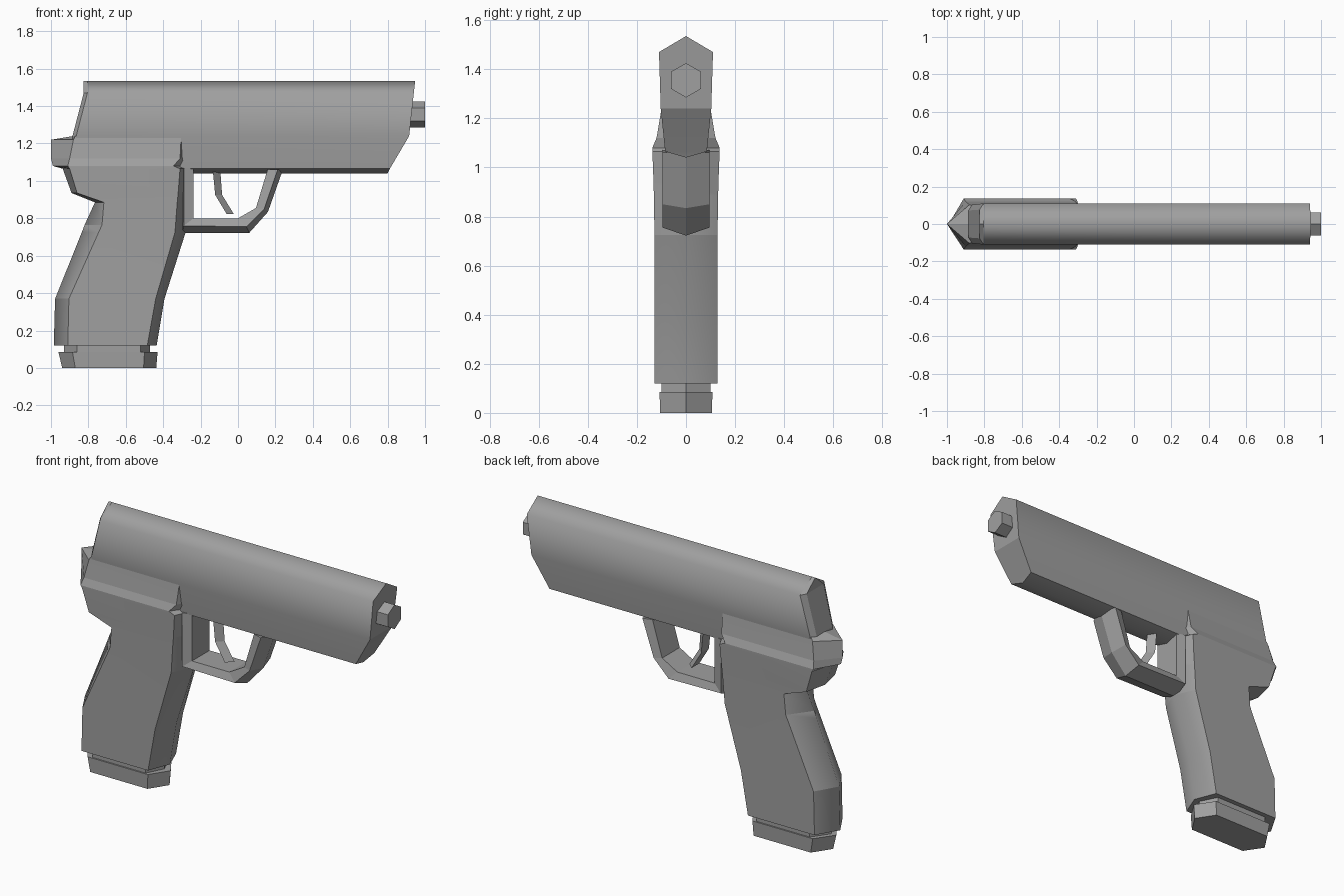
import bpy, bmesh, math

cube = bpy.data.objects.get("Cube")
if cube:
    bpy.data.objects.remove(cube, do_unlink=True)

metal = bpy.data.materials.new("gunmetal_grey")
metal.use_nodes = True
grey = (0.35, 0.35, 0.35, 1)
metal.diffuse_color = grey
metal.node_tree.nodes["Principled BSDF"].inputs["Base Color"].default_value = grey


def never(a, b):
    return False


def loft(name, rings, soft=never):
    """Skin mirrored rings that start on the centre plane; soft(a, b) picks smooth edges."""
    bm = bmesh.new()
    loops = [[bm.verts.new(p) for p in ring] for ring in rings]
    n = len(loops[0])
    for lower, upper in zip(loops, loops[1:]):
        for j in range(n):
            k = (j + 1) % n
            bm.faces.new((lower[j], lower[k], upper[k], upper[j]))
    for ring in (loops[0], loops[-1]):
        for j in range((n + 1) // 2):
            ids = list(dict.fromkeys((j, j + 1, (n - j - 1) % n, (n - j) % n)))
            if len(ids) > 2:
                bm.faces.new([ring[i] for i in ids])
    bmesh.ops.recalc_face_normals(bm, faces=bm.faces[:])
    for f in bm.faces:
        f.smooth = True
    for e in bm.edges:
        angle = e.calc_face_angle(0)
        limit = 65 if soft(e.verts[0].co, e.verts[1].co) else 8
        e.smooth = angle < math.radians(limit)
    mesh = bpy.data.meshes.new(name)
    bm.to_mesh(mesh)
    bm.free()
    mesh.materials.append(metal)
    obj = bpy.data.objects.new(name, mesh)
    bpy.context.collection.objects.link(obj)
    return obj


def hexagon(z, w, back, back_side, front_side, front):
    """Horizontal six-sided section, pointed at the back and the front."""
    return [(back, 0, z), (back_side, w, z), (front_side, w, z),
            (front, 0, z), (front_side, -w, z), (back_side, -w, z)]


def centre_line(a, b):
    return abs(a.y) + abs(b.y) < 0.001 and max(a.z, b.z) < 0.9


# Slide: rows of height, half width, back end, front end
rows = [(1.535, 0, -0.805, 0.947), (1.47, 0.11, -0.805, 0.94),
        (1.24, 0.103, -0.865, 0.915), (1.065, 0.085, -0.865, 0.812),
        (1.04, 0, -0.865, 0.80)]


def slide_ring(end, shift=0, scale=1):
    left = [(r[end] + shift, r[1] * scale, r[0]) for r in rows]
    return left + [(x, -y, z) for x, y, z in left[-2:0:-1]]


loft("slide", [slide_ring(3), slide_ring(2), slide_ring(2, -0.02, 0.7)],
     lambda a, b: abs(a.x - b.x) > 1)

# Muzzle
loft("muzzle", [[(x, 0.07 * math.sin(i * math.pi / 3), 1.355 + 0.07 * math.cos(i * math.pi / 3))
                 for i in range(6)] for x in (0.88, 1.0)])

# Grip with the flared rear frame
loft("grip_frame", [hexagon(*r) for r in (
    (0.12, 0.128, -0.985, -0.91, -0.485, -0.435),
    (0.37, 0.128, -0.978, -0.904, -0.44, -0.393),
    (0.725, 0.128, -0.835, -0.745, -0.337, -0.28),
    (0.765, 0.129, -0.82, -0.727, -0.334, -0.277),
    (0.885, 0.131, -0.765, -0.717, -0.325, -0.268),
    (0.935, 0.132, -0.89, -0.86, -0.32, -0.264),
    (1.065, 0.137, -0.937, -0.90, -0.31, -0.25),
    (1.08, 0.137, -0.99, -0.91, -0.345, -0.25),
    (1.12, 0.12, -1.0, -0.90, -0.31, -0.26),
    (1.22, 0.103, -1.0, -0.88, -0.305, -0.28),
    (1.24, 0.10, -0.88, -0.87, -0.305, -0.29))], centre_line)

# Magazine neck and base plate
loft("magazine_neck", [hexagon(z, 0.1, -0.93, -0.86, -0.52, -0.47) for z in (0.08, 0.13)])
loft("magazine_base", [hexagon(0, 0.105, -0.94, -0.87, -0.505, -0.437),
                       hexagon(0.085, 0.108, -0.96, -0.885, -0.5, -0.43)])

# Trigger guard: ridge, side edge and inner edge at each bend
stations = [((0.24, 1.06), (0.212, 1.06), (0.158, 1.06)),
            ((0.16, 0.834), (0.14, 0.85), (0.096, 0.855)),
            ((0.06, 0.722), (0.045, 0.755), (0.0, 0.80)),
            ((-0.30, 0.722), (-0.29, 0.76), (-0.238, 0.80)),
            ((-0.30, 1.07), (-0.29, 1.07), (-0.238, 1.07))]
loft("trigger_guard", [[(r[0], 0, r[1]), (m[0], 0.095, m[1]), (i[0], 0.08, i[1]),
                        (i[0], -0.08, i[1]), (m[0], -0.095, m[1])]
                       for r, m, i in stations])

# Trigger: curved blade with a ridge on its front edge
blade = [(-0.135, -0.095, 1.06), (-0.122, -0.085, 0.925), (-0.06, -0.022, 0.822)]
loft("trigger", [[(front, 0, z), (back, 0.035, z), (back, -0.035, z)]
                 for back, front, z in blade])
